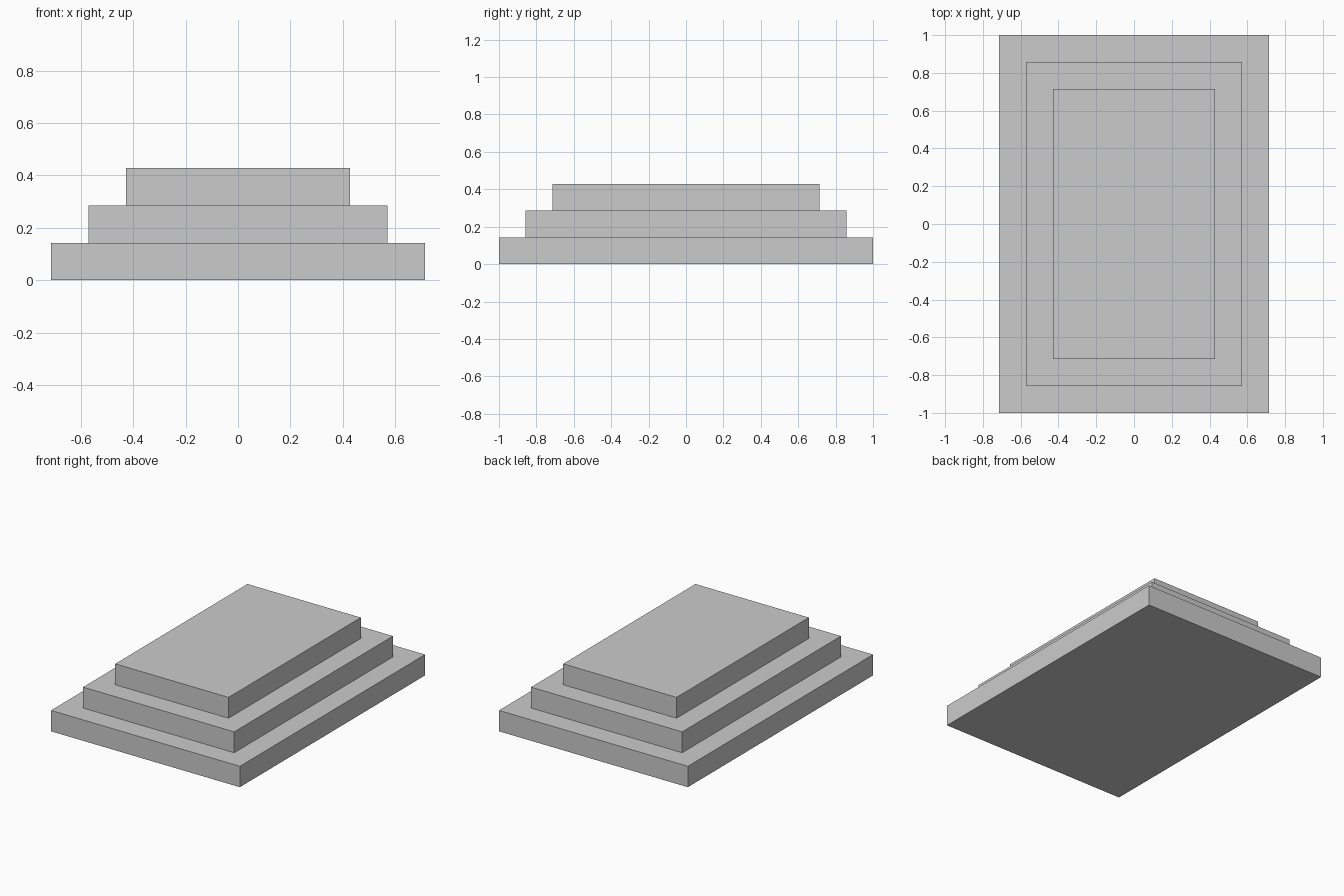
import bpy

# Remove the default cube
default_cube = bpy.data.objects.get("Cube")
if default_cube:
    bpy.data.objects.remove(default_cube, do_unlink=True)

# Plain grey stone
GREY = (0.6, 0.6, 0.6, 1.0)
stone = bpy.data.materials.new("grey_stone")
stone.use_nodes = True
stone.diffuse_color = GREY
stone.node_tree.nodes["Principled BSDF"].inputs["Base Color"].default_value = GREY

STEP = 1 / 7  # tier height, and the setback of each tier on every side


def add_tier(name, level):
    """Flat slab, one step smaller on each side per level."""
    bpy.ops.mesh.primitive_cube_add(size=1, location=(0, 0, (level + 0.5) * STEP))
    tier = bpy.context.object
    tier.name = name
    tier.scale = ((10 - 2 * level) * STEP, (14 - 2 * level) * STEP, STEP)
    bpy.ops.object.transform_apply(location=False, rotation=False, scale=True)
    tier.data.materials.append(stone)


# Three stacked tiers
for level, name in enumerate(("bottom_tier", "middle_tier", "top_tier")):
    add_tier(name, level)
